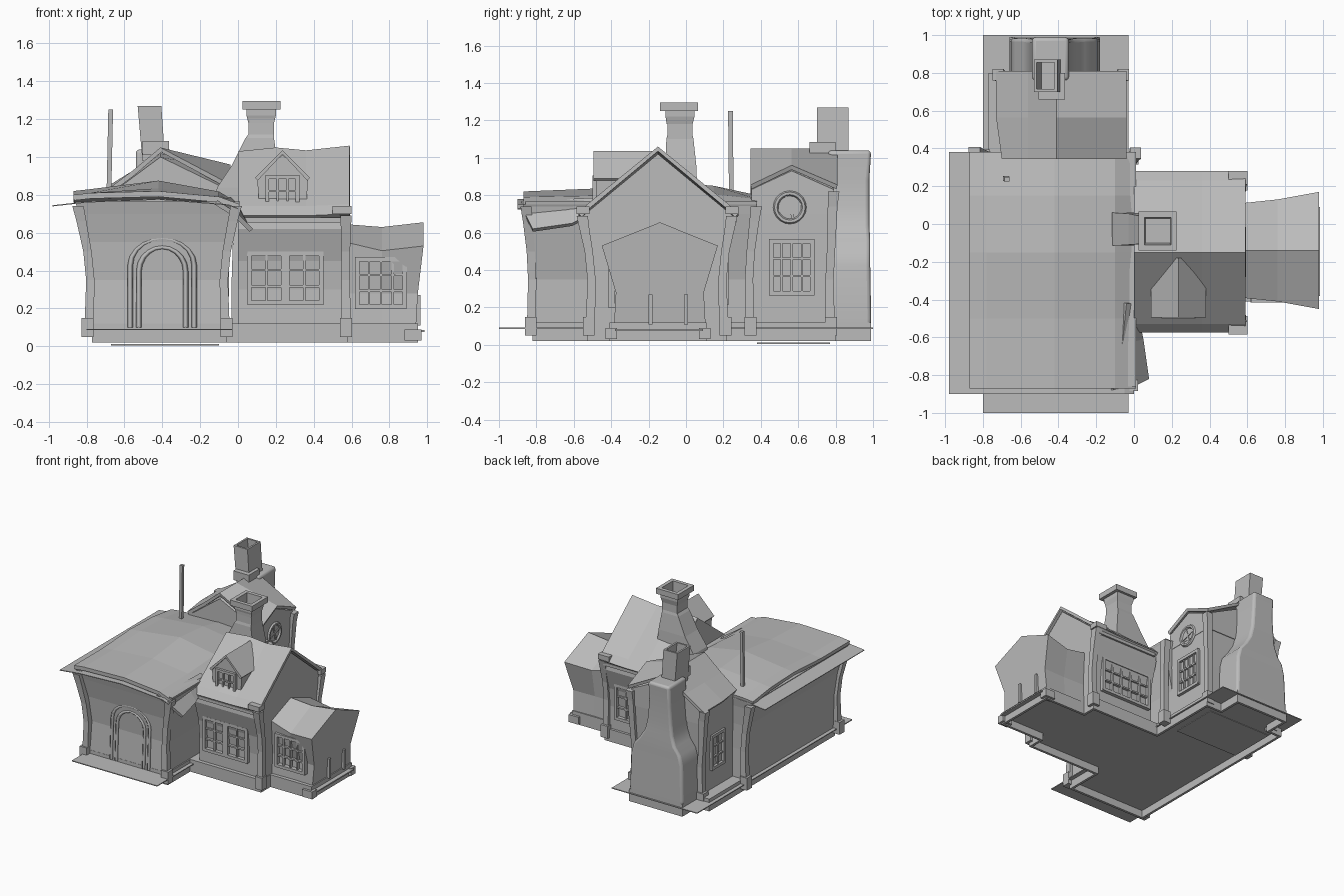
import bpy
import bmesh
import math

if "Cube" in bpy.data.objects:
    bpy.data.objects.remove(bpy.data.objects["Cube"])

stone = bpy.data.materials.new("plain_grey")
stone.use_nodes = True
GREY = (0.5, 0.5, 0.5, 1)
stone.diffuse_color = GREY
stone.node_tree.nodes["Principled BSDF"].inputs["Base Color"].default_value = GREY


def make(name, verts, faces):
    mesh = bpy.data.meshes.new(name)
    mesh.from_pydata(verts, [], faces)
    mesh.materials.append(stone)
    obj = bpy.data.objects.new(name, mesh)
    bpy.context.collection.objects.link(obj)
    return obj


def loft(name, rings):
    """Skin closed rings in order and cap both ends."""
    n = len(rings[0])
    verts = [p for ring in rings for p in ring]
    faces = [list(range(n)), list(range(len(verts) - n, len(verts)))]
    for r in range(len(rings) - 1):
        for i in range(n):
            j = (i + 1) % n
            faces.append([r * n + i, r * n + j, (r + 1) * n + j, (r + 1) * n + i])
    obj = make(name, verts, faces)
    bm = bmesh.new()
    bm.from_mesh(obj.data)
    bmesh.ops.recalc_face_normals(bm, faces=bm.faces)
    bm.to_mesh(obj.data)
    bm.free()
    return obj


def stack(name, levels):
    """Loft rectangles given as (z, x0, x1, y0, y1)."""
    return loft(name, [[(a, c, z), (b, c, z), (b, d, z), (a, d, z)]
                       for z, a, b, c, d in levels])


def box(name, x0, x1, y0, y1, z0, z1):
    return stack(name, [(z0, x0, x1, y0, y1), (z1, x0, x1, y0, y1)])


def sheet(name, rows, thickness):
    """Grid of points thickened downwards."""
    n = len(rows[0])
    faces = [[r * n + i, r * n + i + 1, (r + 1) * n + i + 1, (r + 1) * n + i]
             for r in range(len(rows) - 1) for i in range(n - 1)]
    obj = make(name, [p for row in rows for p in row], faces)
    mod = obj.modifiers.new("thickness", "SOLIDIFY")
    mod.thickness = thickness
    mod.offset = -1 if obj.data.polygons[0].normal.z > 0 else 1
    return obj


def post(name, x, y, sx, sy, top, lean=0.06):
    """Corner post with a foot block, a waist and a flared head."""
    levels = []
    for z, out, r in ((0.05, 0.01, 0.032), (0.15, 0.01, 0.032), (0.15, 0, 0.024),
                      (0.35, -0.005, 0.022), (0.5, 0.01, 0.022),
                      (top - 0.08, lean * 0.7, 0.026), (top, lean, 0.03)):
        cx, cy = x + sx * out, y + sy * out
        levels.append((z, cx - r, cx + r, cy - r, cy + r))
    stack(name, levels)


def window(name, centre, along, w, h, cols, rows, t=0.018):
    """Frame and glazing bars; along is the axis the window runs on."""
    cx, cy, cz = centre

    def bar(part, u, v, du, dv, d):
        ex, ey = (du, d) if along == "x" else (d, du)
        px, py = (cx + u, cy) if along == "x" else (cx, cy + u)
        box(name + part, px - ex, px + ex, py - ey, py + ey, cz + v - dv, cz + v + dv)
    for i in range(cols + 1):
        edge = i in (0, cols)
        bar("_upright", w * (i / cols - 0.5), 0, t / (1.5 if edge else 3), h / 2, t if edge else t * 0.6)
    for j in range(rows + 1):
        edge = j in (0, rows)
        bar("_rail", 0, h * (j / rows - 0.5), w / 2 + t * 0.6, t / (1.5 if edge else 3), t if edge else t * 0.6)


# Ground slab and one plinth skirt, open below, around the whole plan
box("ground_slab", -0.80, -0.03, -1, 1, 0.085, 0.092)
plan = [(-0.77, -0.82), (-0.06, -0.82), (-0.06, -0.53), (0.58, -0.53), (0.58, -0.41), (0.95, -0.41),
        (0.95, 0.11), (0.58, 0.11), (0.58, 0.22), (-0.04, 0.22), (-0.04, 0.80), (-0.18, 0.80),
        (-0.18, 0.99), (-0.66, 0.99), (-0.66, 0.80), (-0.77, 0.80)]
inner = []
for i, (x, y) in enumerate(plan):
    (px, py), (qx, qy) = plan[i - 1], plan[(i + 1) % len(plan)]
    dx = qx - x if abs(qx - x) > 0.001 else x - px
    dy = qy - y if abs(qy - y) > 0.001 else y - py
    inner.append((x - math.copysign(0.02, dy), y + math.copysign(0.02, dx)))
loft("plinth", [[(x, y, z) for x, y in ring] for ring, z in
                ((plan, 0.12), (plan, 0.02), (inner, 0.02), (inner, 0.08))])
box("rear_floor", -0.67, -0.10, 0.38, 0.77, 0.004, 0.012)

# Front hall with flared walls and a shallow swelling roof
stack("hall_walls", [(0.10, -0.77, -0.07, -0.82, 0.37), (0.35, -0.775, -0.07, -0.80, 0.36),
                     (0.55, -0.80, -0.03, -0.815, 0.36), (0.70, -0.84, 0.0, -0.845, 0.37),
                     (0.765, -0.86, 0.01, -0.86, 0.38)])
sheet("hall_eave_sheet", [[(-0.98, y, 0.745), (-0.80, y, 0.765), (-0.42, y, 0.78), (-0.05, y, 0.75), (0, y, 0.73)]
                          for y in (-0.90, 0.38)], 0.006)
sheet("hall_roof", [[(-0.87, y, edge), (-0.78, y, edge + 0.01), (-0.42, y, mid),
                     (-0.10, y, mid * 0.5 + 0.38), (0.01, y, 0.75)]
                    for y, edge, mid in ((-0.87, 0.80, 0.82), (-0.50, 0.80, 0.835), (-0.15, 0.82, 0.875),
                                         (0.15, 0.81, 0.85), (0.38, 0.78, 0.80))], 0.03)
sheet("hall_side_eave", [[(-0.11, -0.88, 0.77), (0.0, -0.86, 0.70), (0.08, -0.82, 0.62)],
                         [(-0.06, -0.62, 0.78), (0.01, -0.62, 0.72), (0.05, -0.61, 0.65)],
                         [(-0.04, -0.42, 0.79), (0.0, -0.42, 0.75), (0.01, -0.42, 0.74)]], 0.025)
for x, y, sx, sy in ((-0.785, -0.825, -1, -0.5), (-0.07, -0.825, 1, -0.5),
                     (-0.785, 0.36, -1, 0.3), (-0.01, 0.34, 0.3, 0.6)):
    post("hall_post", x, y, sx, sy, 0.74)

# Arched door on the hall front
path = [(-0.13, 0.1), (-0.13, 0.4)]
path += [(-0.13 * math.cos(a * math.pi / 10), 0.4 + 0.13 * math.sin(a * math.pi / 10)) for a in range(1, 10)]
path += [(0.13, 0.4), (0.13, 0.1)]
for part, grow in (("door_arch", 1.3), ("door_inner_arch", 0.95)):
    curve = bpy.data.curves.new(part, "CURVE")
    curve.dimensions = "3D"
    curve.bevel_depth = 0.014
    curve.bevel_resolution = 0
    curve.materials.append(stone)
    spline = curve.splines.new("POLY")
    spline.points.add(len(path) - 1)
    for p, (u, v) in zip(spline.points, path):
        p.co = (-0.40 + u * grow, -0.822 if v < 0.2 else -0.808, 0.1 + (v - 0.1) * (1 + (grow - 1) * 0.3), 1)
    bpy.context.collection.objects.link(bpy.data.objects.new(part, curve))

# Main house: gable end towards +x
half = [(0.35, 0.10), (0.345, 0.3), (0.36, 0.45), (0.41, 0.62), (0.40, 0.69)]
section = [(-0.15 - w, z) for w, z in half] + [(-0.15, 1.02)] + [(-0.15 + w, z) for w, z in reversed(half)]
loft("house_walls", [[(x, y, z) for y, z in section] for x in (0.0, 0.575)])
sheet("house_roof", [[(x, -0.575, 0.69 + k), (x, -0.53, 0.74 + k), (x, -0.15, top), (x, 0.23, 0.74 + k), (x, 0.28, 0.69 + k)]
                     for x, top, k in ((0.0, 1.03, 0), (0.2, 1.05, 0), (0.36, 1.035, 0), (0.59, 1.06, 0.01))], 0.025)
box("house_front_trim", 0.02, 0.56, -0.57, -0.55, 0.655, 0.68)
box("house_back_trim", 0.02, 0.56, 0.25, 0.27, 0.655, 0.68)
for side, y, clip in ((-1, -0.51, -0.55), (1, 0.20, 0.245)):
    post("house_post", 0.57, y, 0, side, 0.69, 0.045)
    box("roof_corner_clip", 0.50, 0.60, clip - 0.035, clip + 0.035, 0.70, 0.74)
window("house_front_window_left", (0.15, -0.508, 0.36), "x", 0.18, 0.26, 2, 3)
window("house_front_window_right", (0.35, -0.508, 0.36), "x", 0.18, 0.26, 2, 3)
window("house_back_window", (0.26, 0.208, 0.36), "x", 0.44, 0.27, 5, 3)

# Dormer
loft("dormer", [[(0.115, y, 0.71), (0.36, y, 0.71), (0.37, y, 0.90), (0.235, y, 1.01), (0.10, y, 0.90)]
                for y in (-0.48, -0.18)])
sheet("dormer_roof", [[(0.09, y, 0.89), (0.235, y, 1.035), (0.38, y, 0.89)] for y in (-0.495, -0.18)], 0.02)
window("dormer_window", (0.235, -0.485, 0.82), "x", 0.16, 0.15, 3, 2, 0.015)
box("dormer_sill", 0.095, 0.375, -0.50, -0.47, 0.71, 0.73)

# Side annex, widening towards its gable end
rings = []
for x, low, eave_w, eave, ridge in ((0.57, 0.245, 0.25, 0.55, 0.645), (0.76, 0.24, 0.27, 0.505, 0.63),
                                    (0.98, 0.245, 0.31, 0.53, 0.655)):
    foot = min(x, 0.94)
    waist = min(x, 0.95)
    mid = -0.14
    rings.append([(foot, mid - low, 0.10), (waist, mid - low + 0.01, 0.28), (x, mid - eave_w, eave), (x, mid, ridge),
                  (x, mid + eave_w, eave), (waist, mid + low - 0.01, 0.28), (foot, mid + low, 0.10)])
loft("annex", rings)
for y in (-0.40, 0.10):
    box("annex_foot_block", 0.88, 0.97, y - 0.03, y + 0.03, 0.03, 0.09)
box("annex_step", 0.93, 0.985, -0.38, 0.09, 0.075, 0.085)
for y in (-0.19, 0.0):
    box("annex_end_jamb", 0.93, 0.965, y - 0.01, y + 0.01, 0.11, 0.27)
window("annex_front_window", (0.755, -0.397, 0.335), "x", 0.25, 0.25, 4, 3)

# Rear wing: west slope plus a cross gable to the east
stack("rear_walls", [(0.10, -0.68, -0.07, 0.35, 0.78), (0.4, -0.67, -0.07, 0.35, 0.77), (0.82, -0.69, -0.06, 0.35, 0.79)])
loft("rear_gable", [[(x, 0.35, 0.70), (x, 0.35, a), (x, 0.565, b), (x, 0.79, a), (x, 0.79, 0.70)]
                    for x, a, b in ((-0.68, 0.80, 0.80), (-0.41, 1.0, 1.02), (-0.06, 0.83, 0.93))])
sheet("rear_roof", [[(-0.73 if y > 0.5 else -0.70, y, 0.82), (-0.56, y, 0.925), (-0.41, y, 1.05), (-0.04, y, z)]
                    for y, z in ((0.345, 0.855), (0.565, 0.96), (0.81, 0.855))], 0.025)
for x, s in ((-0.68, -1), (-0.08, 0.6)):
    post("rear_post", x, 0.77, s, 0.5, 0.82, 0.04)
window("rear_east_window", (-0.065, 0.565, 0.415), "y", 0.22, 0.28, 4, 3)
window("rear_west_window", (-0.675, 0.565, 0.415), "y", 0.15, 0.26, 2, 3)
bpy.ops.mesh.primitive_torus_add(location=(-0.06, 0.555, 0.735), rotation=(0, math.pi / 2, 0), major_radius=0.075,
                                 minor_radius=0.014, major_segments=20, minor_segments=6)
ring = bpy.context.object
ring.name = "round_window"
ring.data.materials.append(stone)
for turn in (0.3, 0.3 + math.pi / 2):
    cross = box("round_window_bar", -0.006, 0.006, -0.07, 0.07, -0.007, 0.007)
    cross.location = (-0.06, 0.555, 0.735)
    cross.rotation_euler.x = turn

# Main chimney, open at the top
stack("main_chimney", [(0.75, -0.13, 0.22, -0.115, 0.06), (0.84, -0.11, 0.22, -0.115, 0.06),
                       (0.96, -0.03, 0.21, -0.11, 0.055), (1.10, 0.04, 0.19, -0.105, 0.04),
                       (1.12, 0.055, 0.19, -0.10, 0.035), (1.18, 0.055, 0.19, -0.10, 0.035),
                       (1.22, 0.045, 0.20, -0.11, 0.045), (1.25, 0.045, 0.20, -0.11, 0.045),
                       (1.25, 0.025, 0.225, -0.14, 0.065), (1.295, 0.025, 0.225, -0.14, 0.065),
                       (1.295, 0.055, 0.195, -0.11, 0.035), (1.18, 0.06, 0.19, -0.105, 0.03)])

# Rear chimney: broad hearth, soft shoulders and a narrow neck
breast = stack("rear_chimney", [(0.10, -0.66, -0.18, 0.76, 0.99), (0.14, -0.66, -0.18, 0.76, 0.99),
                                (0.42, -0.65, -0.19, 0.76, 0.985), (0.50, -0.63, -0.21, 0.76, 0.985),
                                (0.56, -0.585, -0.26, 0.76, 0.985), (0.64, -0.56, -0.31, 0.76, 0.98),
                                (0.74, -0.55, -0.335, 0.76, 0.98), (0.88, -0.54, -0.345, 0.76, 0.98),
                                (1.04, -0.54, -0.345, 0.76, 0.99)])
bevel = breast.modifiers.new("soft_edges", "BEVEL")
bevel.width = 0.02
bevel.segments = 3
bevel.limit_method = "ANGLE"
bevel.angle_limit = math.radians(50)
bpy.ops.object.select_all(action="DESELECT")
breast.select_set(True)
bpy.context.view_layer.objects.active = breast
bpy.ops.object.shade_smooth_by_angle(angle=math.radians(50))
box("stack_collar", -0.505, -0.365, 0.66, 0.80, 1.01, 1.085)
stack("rear_stack", [(0.98, -0.505, -0.385, 0.70, 0.87), (1.27, -0.53, -0.405, 0.70, 0.87),
                     (1.27, -0.515, -0.42, 0.715, 0.855), (1.08, -0.49, -0.40, 0.715, 0.855)])

# Roof pole
stack("roof_pole", [(0.78, -0.695, -0.67, 0.23, 0.255), (1.25, -0.685, -0.66, 0.225, 0.25)])
